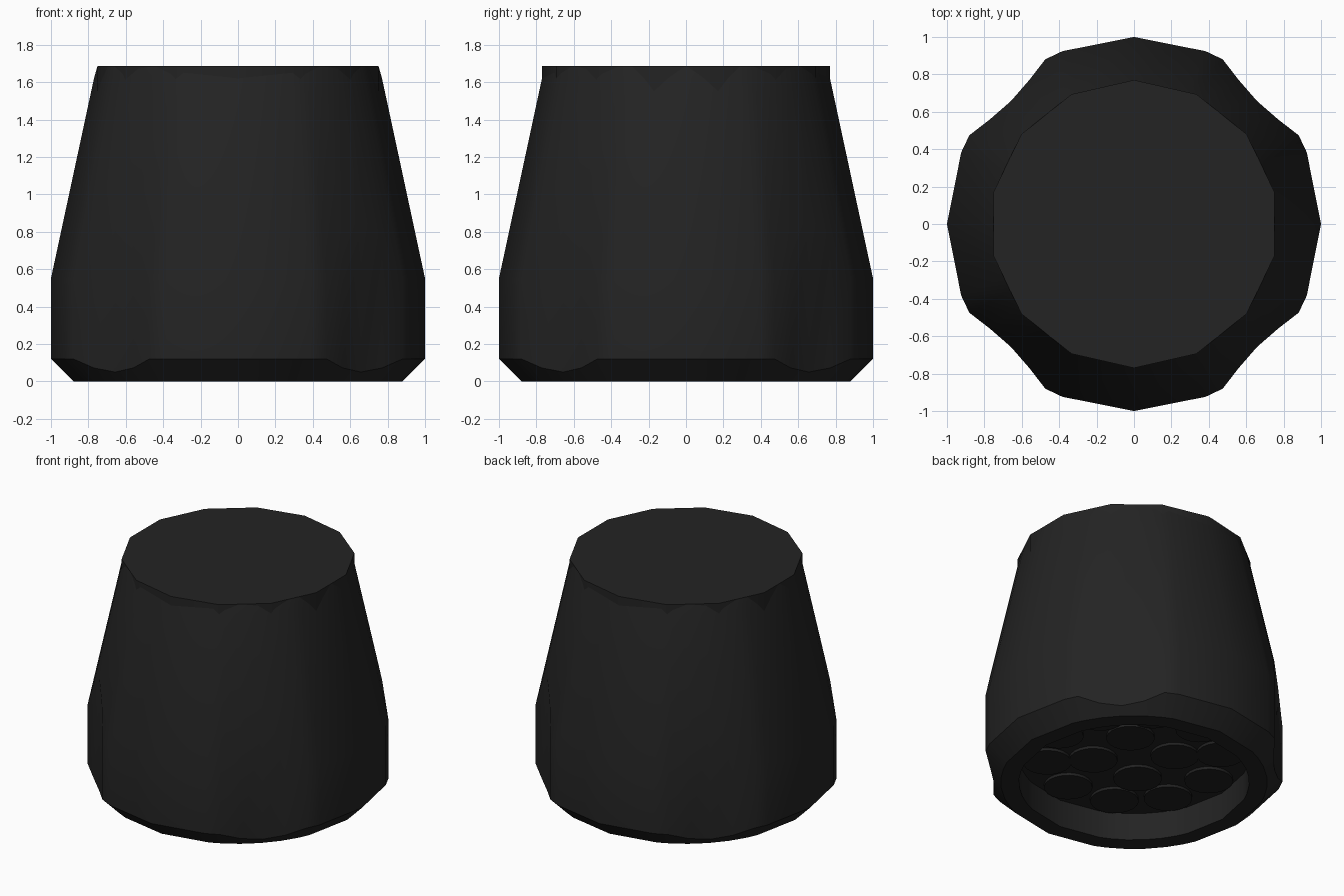
import bpy, bmesh, math

cube = bpy.data.objects.get("Cube")
if cube:
    bpy.data.objects.remove(cube)


def material(name, rgb):
    m = bpy.data.materials.new(name)
    m.use_nodes = True
    m.diffuse_color = (*rgb, 1)
    m.node_tree.nodes["Principled BSDF"].inputs["Base Color"].default_value = (*rgb, 1)
    return m


BODY = material("charcoal", (0.017, 0.017, 0.017))
LENS = material("dark lens", (0.015, 0.015, 0.015))


def finish(bm, name, mat):
    bmesh.ops.recalc_face_normals(bm, faces=bm.faces)
    mesh = bpy.data.meshes.new(name)
    bm.to_mesh(mesh)
    bm.free()
    mesh.materials.append(mat)
    obj = bpy.data.objects.new(name, mesh)
    bpy.context.collection.objects.link(obj)
    bpy.ops.object.select_all(action='DESELECT')
    obj.select_set(True)
    bpy.context.view_layer.objects.active = obj
    bpy.ops.object.shade_smooth_by_angle(angle=math.radians(30))
    return obj


def disc(bm, x, y, radius, z0, z1, sides, turn=0):
    """Closed upright prism added to bm."""
    rings = []
    for z in (z0, z1):
        rings.append([bm.verts.new((x + radius * math.cos(turn + math.tau * i / sides),
                                    y + radius * math.sin(turn + math.tau * i / sides), z))
                      for i in range(sides)])
    for i in range(sides):
        j = (i + 1) % sides
        bm.faces.new((rings[0][i], rings[0][j], rings[1][j], rings[1][i]))
    bm.faces.new(rings[0])
    bm.faces.new(rings[1])


# Housing: chamfered foot, tapered top, four vertical finger scoops on the diagonals
FLOOR, OPENING, FOOT, SLOPE = 0.2, 0.76, 0.88, 0.215
half = [(0, 1), (22.5, 1), (28.3, 1), (36, 0.952), (45, 0.93)]
quarter = half + [(90 - a, r) for a, r in reversed(half[1:-1])]
columns = [(a + 90 * q, r) for q in range(4) for a, r in quarter]

bm = bmesh.new()
grid = []
for angle, r in columns:
    c, s = math.cos(math.radians(angle)), math.sin(math.radians(angle))
    cut = 1 - r
    profile = [(OPENING, FLOOR), (OPENING, 0), (FOOT, 0), (r, 0.12 - cut),
               (r, 0.55 + cut / SLOPE), (0.77, 1.62), (0.752, 1.684)]
    grid.append([bm.verts.new((p * c, p * s, z)) for p, z in profile])
for i, col in enumerate(grid):
    nxt = grid[(i + 1) % len(grid)]
    for k in range(len(col) - 1):
        bm.faces.new((col[k], nxt[k], nxt[k + 1], col[k + 1]))
bm.faces.new([col[0] for col in grid])
bm.faces.new([col[-1] for col in grid])
finish(bm, "housing", BODY)

# Fourteen-sided top cap
bm = bmesh.new()
disc(bm, 0, 0, 0.77, 1.5, 1.686, 14, math.pi / 2)
finish(bm, "top_cap", BODY)

# Lenses in the recess: inner ring of four, outer ring of ten
bm = bmesh.new()
for count, ring in ((4, 0.27), (10, 0.575)):
    for i in range(count):
        a = math.radians(135) + math.tau * i / count
        disc(bm, ring * math.cos(a), ring * math.sin(a), 0.16, FLOOR - 0.02, FLOOR + 0.01, 20)
finish(bm, "lenses", LENS)
